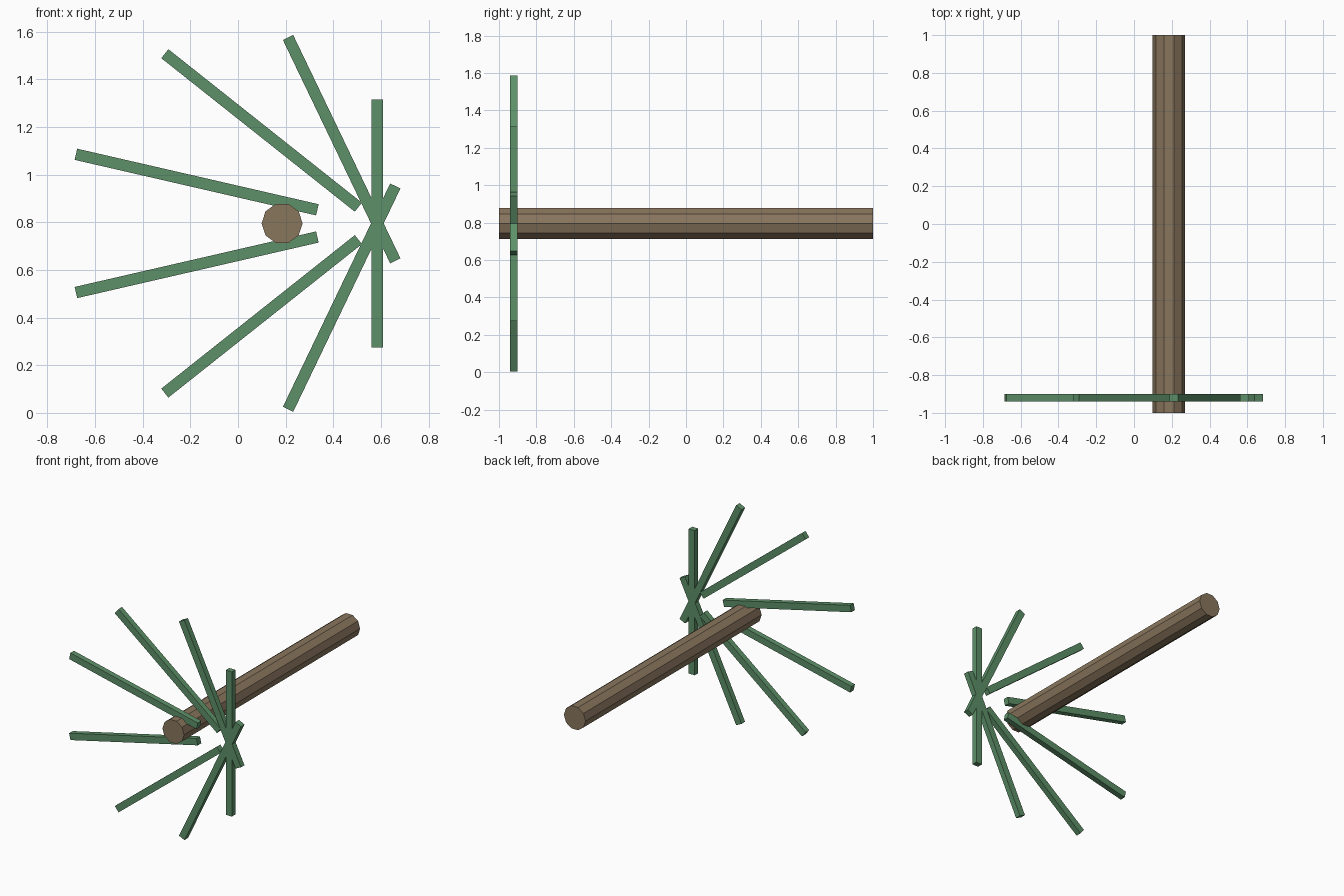
import bpy
from math import pi, atan2, hypot
from mathutils import Vector

cube = bpy.data.objects.get("Cube")
if cube:
    bpy.data.objects.remove(cube, do_unlink=True)


def make_material(name, color):
    mat = bpy.data.materials.new(name)
    mat.use_nodes = True
    mat.diffuse_color = color
    mat.node_tree.nodes["Principled BSDF"].inputs["Base Color"].default_value = color
    return mat


bark = make_material("bark brown", (0.25, 0.18, 0.11, 1))
leaf = make_material("leaf green", (0.11, 0.28, 0.14, 1))

AXIS_Z = 0.795      # height of the trunk axis and mirror line of the fronds
FROND_Y = -0.92

# Trunk: ten-sided log lying along y
bpy.ops.mesh.primitive_cylinder_add(vertices=10, radius=0.086, depth=2,
                                    location=(0.185, 0, AXIS_Z),
                                    rotation=(pi / 2, pi / 2, 0))
trunk = bpy.context.object
trunk.name = "trunk"
trunk.data.materials.append(bark)


# Fronds: straight square-ended bars between two points in the xz plane
def add_frond(name, start, end):
    a, b = Vector(start), Vector(end)
    mid, run = (a + b) / 2, b - a
    bpy.ops.mesh.primitive_cube_add(size=1, location=(mid.x, FROND_Y, AXIS_Z + mid.y),
                                    rotation=(0, atan2(run.x, run.y), 0))
    frond = bpy.context.object
    frond.name = name
    frond.scale = (0.048, 0.04, hypot(*run))
    frond.data.materials.append(leaf)


add_frond("frond_upright", (0.585, -0.52), (0.585, 0.52))

# Tip and root of each upper frond, height relative to the trunk axis
pairs = {
    "inner": ((0.21, 0.78), (0.66, -0.157)),
    "middle": ((-0.307, 0.712), (0.505, 0.068)),
    "outer": ((-0.68, 0.29), (0.333, 0.057)),
}
for label, (tip, root) in pairs.items():
    for side, sign in (("upper", 1), ("lower", -1)):
        add_frond(f"frond_{label}_{side}", (tip[0], sign * tip[1]),
                  (root[0], sign * root[1]))
